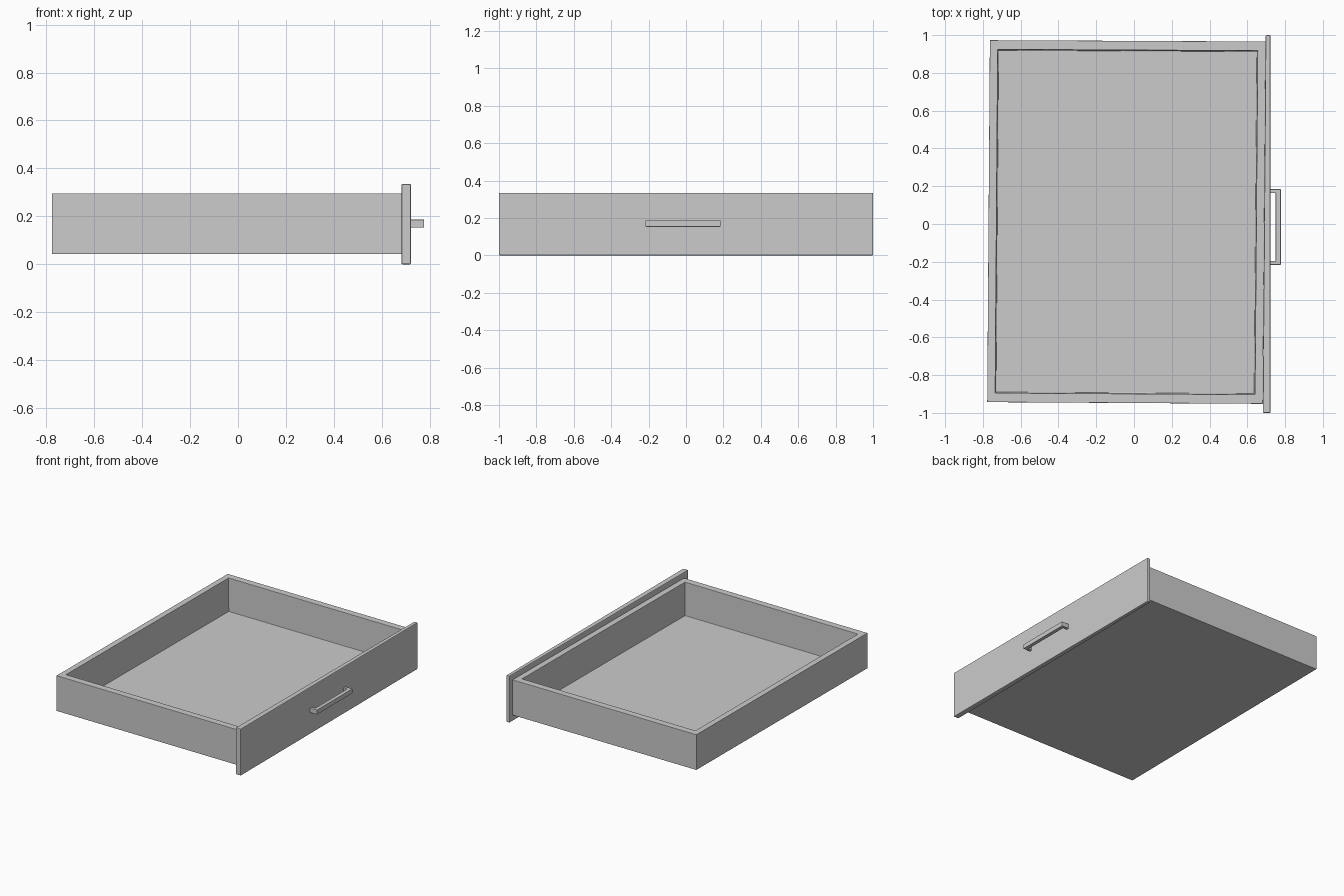
import bpy, bmesh, math

if "Cube" in bpy.data.objects:
    bpy.data.objects.remove(bpy.data.objects["Cube"], do_unlink=True)

grey = bpy.data.materials.new("plain_grey")
grey.use_nodes = True
grey.diffuse_color = (0.6, 0.6, 0.6, 1)
grey.node_tree.nodes["Principled BSDF"].inputs["Base Color"].default_value = grey.diffuse_color


def prism(outline, z0, z1):
    """Plan outline raised from z0 to z1; returns the mesh and its top face."""
    bm = bmesh.new()
    base = bm.faces.new([bm.verts.new((x, y, z0)) for x, y in outline])
    ext = bmesh.ops.extrude_face_region(bm, geom=[base], use_keep_orig=True)["geom"]
    for v in ext:
        if isinstance(v, bmesh.types.BMVert):
            v.co.z = z1
    top = next(f for f in ext if isinstance(f, bmesh.types.BMFace))
    bmesh.ops.recalc_face_normals(bm, faces=bm.faces)
    return bm, top


def finish(bm, name, bevel):
    mesh = bpy.data.meshes.new(name)
    bm.to_mesh(mesh)
    bm.free()
    mesh.materials.append(grey)
    ob = bpy.data.objects.new(name, mesh)
    bpy.context.collection.objects.link(ob)
    mod = ob.modifiers.new("eased_edges", "BEVEL")
    mod.width = bevel
    mod.segments = 2
    mod.limit_method = "ANGLE"
    mod.angle_limit = math.radians(40)


# Open tray, very slightly skewed in plan
bm, top = prism([(-0.777, -0.943), (0.682, -0.952), (0.697, 0.966), (-0.763, 0.973)], 0.042, 0.295)
bmesh.ops.inset_region(bm, faces=[top], thickness=0.042, use_even_offset=True)
for v in top.verts:
    v.co.y -= math.copysign(0.007, v.co.y)
# Sink the inside, with a small draft on the walls
inner = bmesh.ops.extrude_discrete_faces(bm, faces=[top])["faces"][0]
for v in inner.verts:
    v.co.z = 0.058
    v.co.x -= math.copysign(0.004, v.co.x)
    v.co.y -= math.copysign(0.004, v.co.y)
finish(bm, "tray", 0.002)

# Front panel, its back follows the skewed tray
bm, _ = prism([(0.682, -1), (0.722, -1), (0.722, 1), (0.697, 1)], 0, 0.335)
finish(bm, "front_panel", 0.005)

# Pull handle, a square C bar
bm, _ = prism([(0.72, -0.216), (0.777, -0.216), (0.777, 0.184), (0.72, 0.184),
               (0.72, 0.163), (0.75, 0.163), (0.75, -0.195), (0.72, -0.195)], 0.153, 0.186)
finish(bm, "handle", 0.002)
